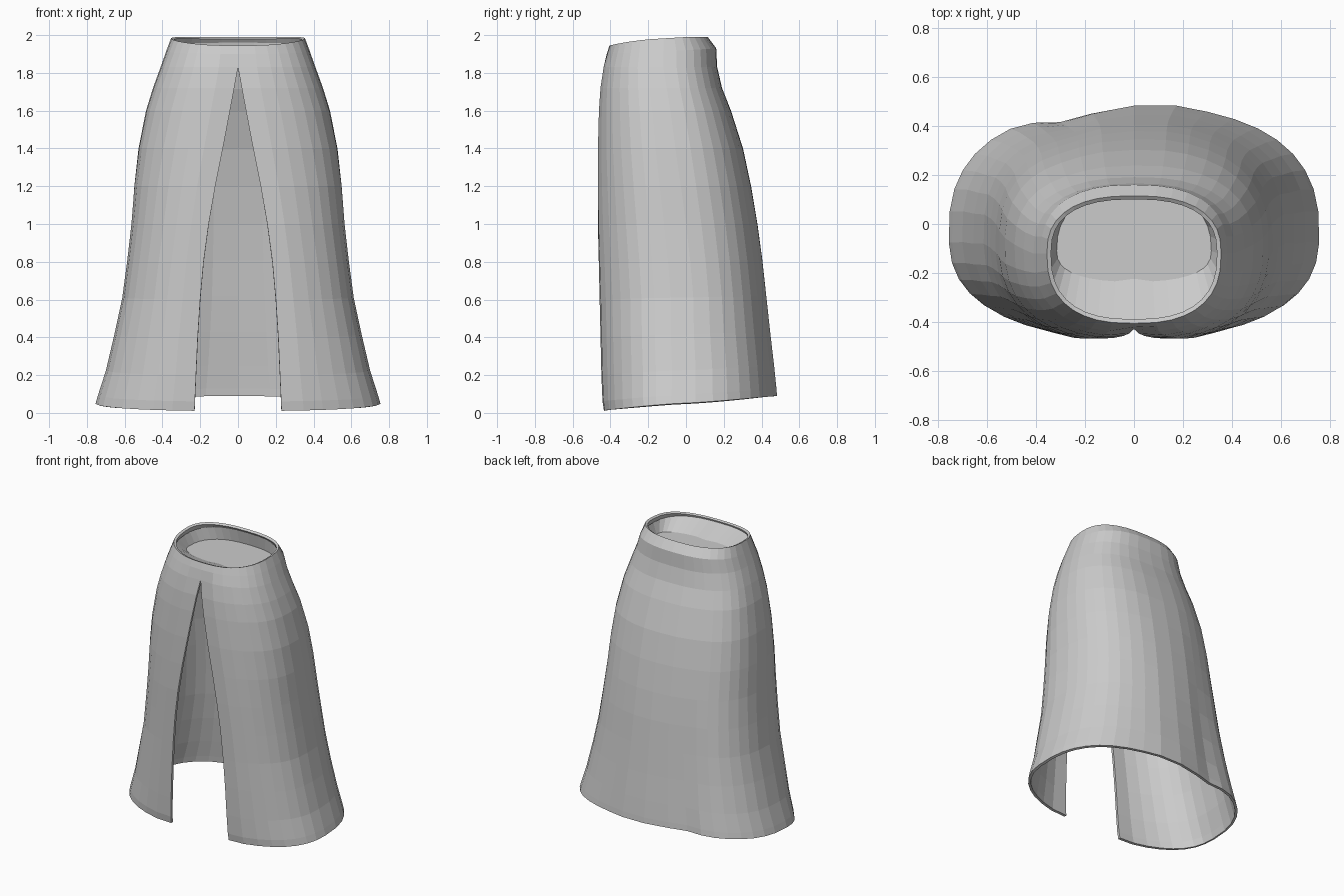
import bpy, bmesh
from math import sin, cos, asin, pi, exp

COLS = 36
N = 2.5  # roundness of the cross-section (2 = ellipse)

# hem to waist: z front, z back, half width, y front, y back, y of widest point, slit half width
ROWS = [
    (0.01, 0.09, 0.755, -0.455, 0.475, -0.04, 0.23),
    (0.06, 0.13, 0.742, -0.463, 0.472, -0.04, 0.228),
    (0.20, 0.25, 0.700, -0.470, 0.460, -0.04, 0.222),
    (0.40, 0.43, 0.655, -0.475, 0.440, -0.05, 0.213),
    (0.60, 0.62, 0.613, -0.480, 0.420, -0.05, 0.200),
    (0.80, 0.81, 0.587, -0.483, 0.400, -0.06, 0.182),
    (1.00, 1.00, 0.565, -0.485, 0.375, -0.07, 0.155),
    (1.20, 1.20, 0.550, -0.482, 0.342, -0.08, 0.120),
    (1.40, 1.40, 0.527, -0.477, 0.300, -0.09, 0.080),
    (1.60, 1.60, 0.487, -0.468, 0.237, -0.10, 0.042),
    (1.72, 1.72, 0.450, -0.458, 0.190, -0.11, 0.020),
    (1.83, 1.83, 0.410, -0.440, 0.165, -0.12, 0.0),
    (1.90, 1.93, 0.380, -0.420, 0.160, -0.12, 0.0),
    (1.945, 1.99, 0.355, -0.405, 0.115, -0.12, 0.0),
]


def spow(v, p):
    return abs(v) ** p * (1 if v >= 0 else -1)


def loop(row):
    """One cross-section, running from the right slit edge round the back."""
    zf, zb, a, yf, yb, yc, slit = row
    t0 = asin((slit / a) ** (N / 2))
    pts = []
    for j in range(COLS + 1):
        t = t0 + (2 * pi - 2 * t0) * j / COLS
        k = (1 - cos(t)) / 2
        x = a * spow(sin(t), 2 / N)
        c = cos(t)
        y = yc + (yf - yc if c > 0 else yb - yc) * abs(c) ** (2 / N)
        z = zf + (zb - zf) * k
        low = max(0, 1 - zf / 1.9)
        # soft drape folds at the back, and edges tucked in along the slit
        if c < 0:
            y -= 0.04 * low * exp(-((x + 0.28) / 0.13) ** 2)
            y += 0.014 * low * exp(-((x - 0.12) / 0.15) ** 2)
        if j in (0, COLS) and zf < 1.9:
            y += 0.012
        # waist edge lifts at the hips
        if zf > 1.94:
            z += 0.015 * sin(t) ** 2
        pts.append((x, y, z))
    return pts


def loft(name, loops, cap=False):
    bm = bmesh.new()
    rings = [[bm.verts.new(p) for p in lp] for lp in loops]
    for r0, r1 in zip(rings, rings[1:]):
        for j in range(COLS):
            bm.faces.new((r0[j], r0[j + 1], r1[j + 1], r1[j]))
    if cap:
        bm.faces.new(rings[-1][:-1])
    bmesh.ops.remove_doubles(bm, verts=bm.verts, dist=0.0005)
    me = bpy.data.meshes.new(name)
    bm.to_mesh(me)
    bm.free()
    ob = bpy.data.objects.new(name, me)
    bpy.context.collection.objects.link(ob)
    return ob


# Skirt cloth, open at the front slit
skirt = loft("skirt", [loop(r) for r in ROWS])
mod = skirt.modifiers.new("cloth_thickness", 'SOLIDIFY')
mod.thickness = 0.018
mod.offset = -1

# Recessed panel just inside the waist
inner_rim = (1.93, 1.96, 0.345, -0.395, 0.115, -0.12, 0.0)
panel_edge = (1.87, 1.87, 0.315, -0.235, 0.13, -0.11, 0.0)
loft("waist_panel", [loop(inner_rim), loop(panel_edge)], cap=True)
